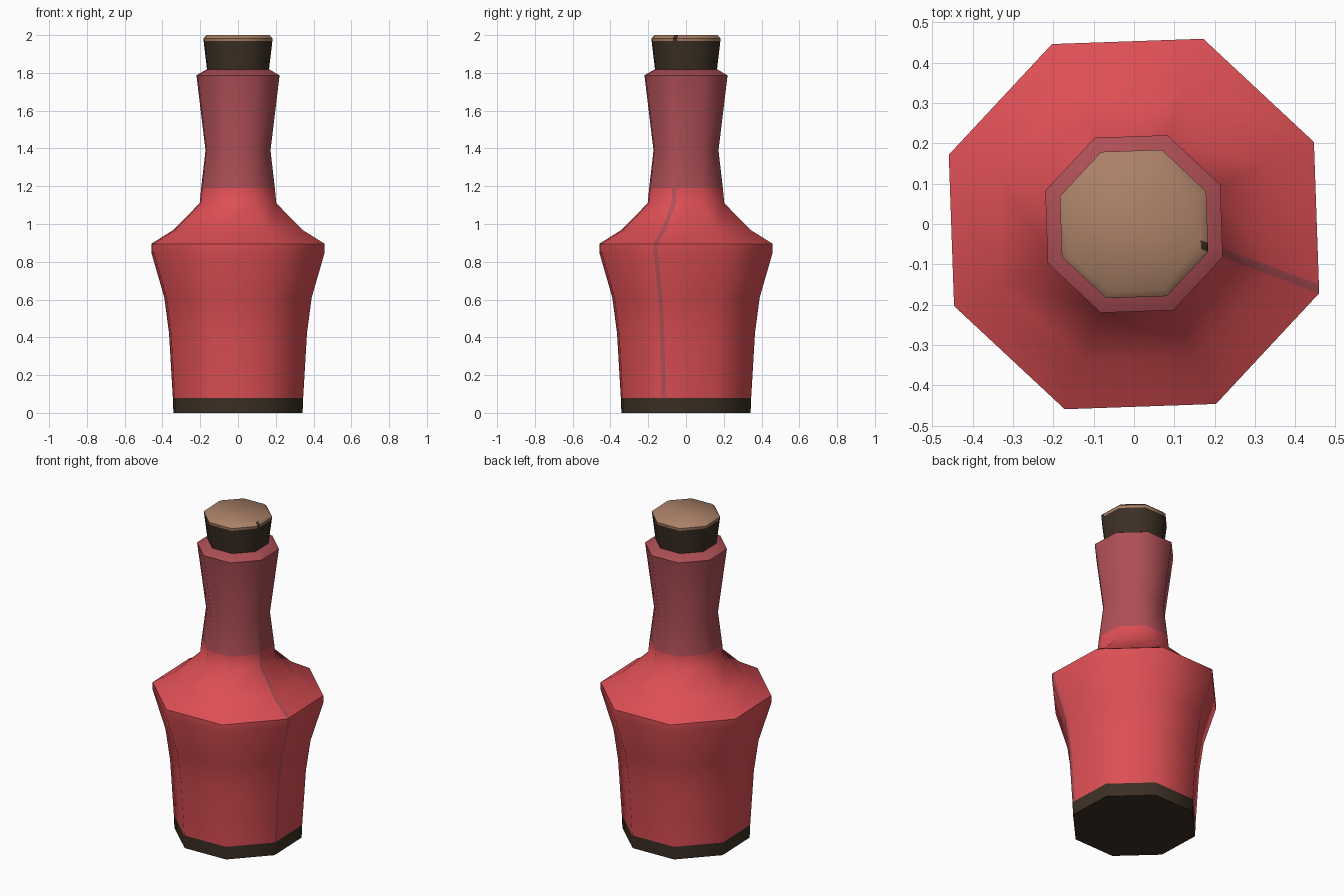
import bpy, bmesh, math
from mathutils import Vector

if "Cube" in bpy.data.objects:
    bpy.data.objects.remove(bpy.data.objects["Cube"])

def mat(name, c):
    m = bpy.data.materials.new(name)
    m.diffuse_color = (*c, 1)
    m.use_nodes = True
    m.node_tree.nodes["Principled BSDF"].inputs["Base Color"].default_value = m.diffuse_color
    return m

RED = mat("red liquid", (0.72, 0.078, 0.09))
GLASS = mat("dull red glass", (0.42, 0.078, 0.092))
DARK = mat("dark brown", (0.046, 0.029, 0.018))
TAN = mat("cork tan", (0.41, 0.22, 0.138))

SIDES, OFFSET = 8, math.radians(-20.5)
FLAT = math.cos(OFFSET)      # half width seen from the front = radius * FLAT
STREAK = 0.022               # width of the streak beside the first corner

def ring(half, z):
    """Octagon plus one extra point on its first side, bounding the streak."""
    r = half / FLAT
    pts = [Vector((r * math.cos(OFFSET + i * math.tau / SIDES),
                   r * math.sin(OFFSET + i * math.tau / SIDES), z)) for i in range(SIDES)]
    pts.insert(1, pts[0] + (pts[1] - pts[0]).normalized() * STREAK)
    return pts

def lathe(name, profile, mats, pick):
    """Loft octagonal rings; pick(band, is_streak) gives the material index."""
    bm = bmesh.new()
    rings = [[bm.verts.new(p) for p in ring(h, z)] for h, z in profile]
    n = SIDES + 1
    for b in range(len(rings) - 1):
        lo, hi = rings[b], rings[b + 1]
        for i in range(n):
            j = (i + 1) % n
            f = bm.faces.new((lo[i], lo[j], hi[j], hi[i]))
            f.material_index = pick(b, i == 0)
    bm.faces.new(rings[0][::-1]).material_index = pick(0, False)
    bm.faces.new(rings[-1]).material_index = pick(len(rings) - 2, False)
    me = bpy.data.meshes.new(name)
    bm.to_mesh(me)
    bm.free()
    for m in mats:
        me.materials.append(m)
    ob = bpy.data.objects.new(name, me)
    bpy.context.collection.objects.link(ob)
    bpy.ops.object.select_all(action='DESELECT')
    ob.select_set(True)
    bpy.context.view_layer.objects.active = ob
    bpy.ops.object.shade_smooth_by_angle(angle=math.radians(50))
    return ob

# Bottle: dark foot, red body with a streak, duller neck and rim
bottle = [(0.342, 0), (0.345, 0.08), (0.365, 0.42), (0.39, 0.61), (0.459, 0.85),
          (0.459, 0.895), (0.34, 0.97), (0.203, 1.11), (0.195, 1.19), (0.172, 1.39),
          (0.22, 1.787), (0.168, 1.817)]
lathe("bottle", bottle, [DARK, RED, GLASS],
      lambda b, s: 0 if b == 0 else 2 if b >= 8 or s else 1)

# Cork stopper: dark side, tan chamfered top with one dark nick
cork = [(0.162, 1.80), (0.182, 1.968), (0.184, 1.983), (0.166, 2.0)]
lathe("cork", cork, [DARK, TAN], lambda b, s: 0 if b == 0 or s else 1)
